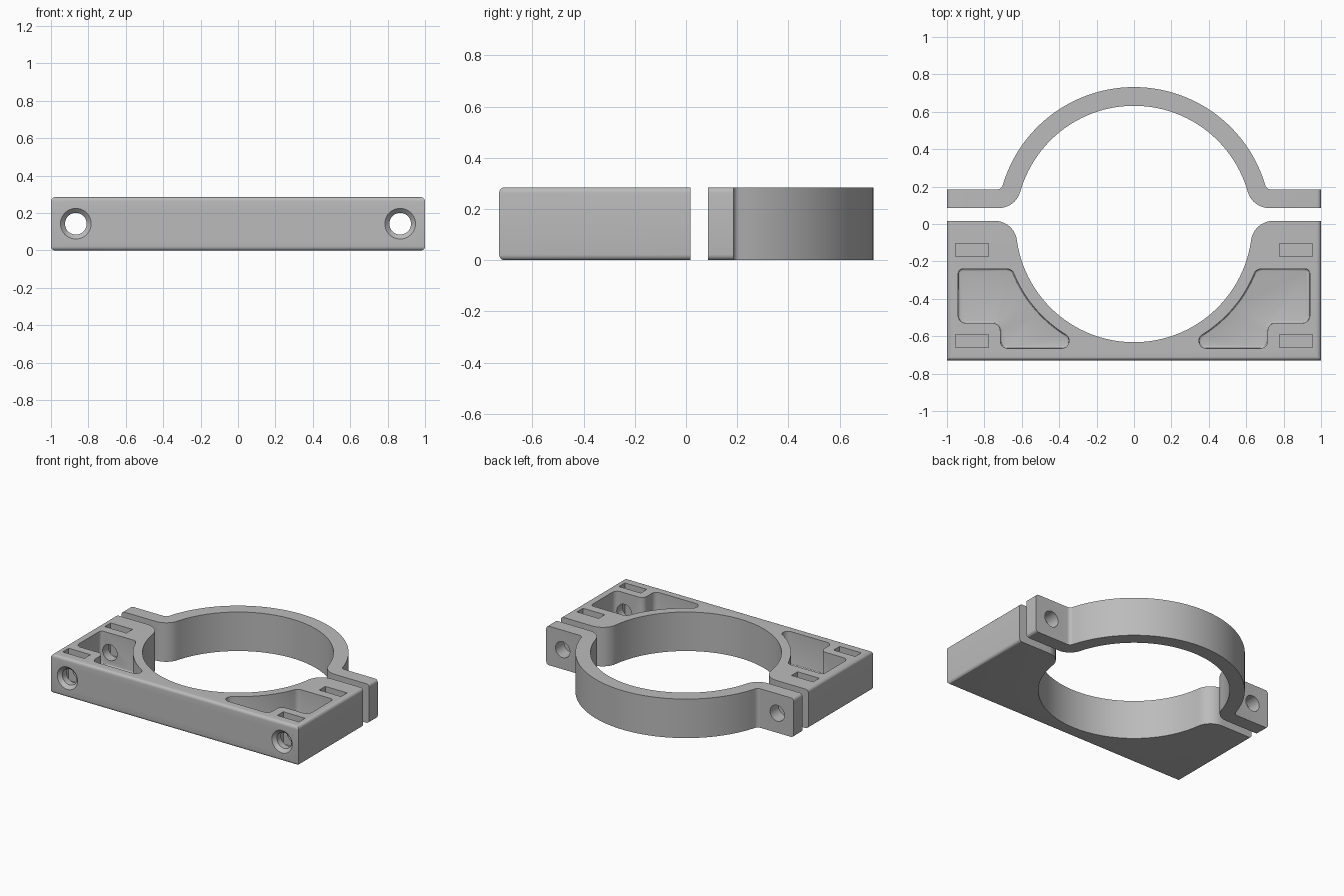
import bpy, bmesh
from math import sin, cos, pi, sqrt, atan2
from mathutils import Matrix, Vector

H = 0.285          # height of both halves
R_IN, R_OUT = 0.632, 0.732
BOLT_X, BOLT_Z = 0.867, 0.143

cube = bpy.data.objects.get("Cube")
if cube:
    bpy.data.objects.remove(cube, do_unlink=True)

grey = bpy.data.materials.new("plain grey")
grey.use_nodes = True
grey.diffuse_color = (0.5, 0.5, 0.5, 1)
for node in grey.node_tree.nodes:
    if node.type == 'BSDF_PRINCIPLED':
        node.inputs["Base Color"].default_value = grey.diffuse_color


def arc(cx, cy, r, a0, a1, n=8):
    return [(cx + r * cos(a0 + (a1 - a0) * i / n), cy + r * sin(a0 + (a1 - a0) * i / n))
            for i in range(n + 1)]


def ring_fillet(ring, f, cy):
    """Centre x of a fillet at height cy outside a ring, and its angle on the ring."""
    cx = sqrt((ring + f) ** 2 - cy ** 2)
    return cx, atan2(cy, cx)


def mirrored(half):
    return half + [(-x, y) for x, y in reversed(half)]


def make(name, bm):
    bmesh.ops.recalc_face_normals(bm, faces=bm.faces)
    mesh = bpy.data.meshes.new(name)
    bm.to_mesh(mesh)
    bm.free()
    mesh.materials.append(grey)
    ob = bpy.data.objects.new(name, mesh)
    bpy.context.collection.objects.link(ob)
    return ob


def prism(points, z0, z1):
    bm = bmesh.new()
    face = bm.faces.new([bm.verts.new((x, y, z0)) for x, y in points])
    ext = bmesh.ops.extrude_face_region(bm, geom=[face])["geom"]
    bmesh.ops.translate(bm, vec=(0, 0, z1 - z0),
                        verts=[v for v in ext if isinstance(v, bmesh.types.BMVert)])
    bmesh.ops.recalc_face_normals(bm, faces=bm.faces)
    return bm


def body(name, points):
    """Extruded profile with the long outer end edges rounded."""
    bm = prism(points, 0, H)
    ends = [e for e in bm.edges
            if all(abs(abs(v.co.x) - 1) < 1e-4 for v in e.verts)
            and abs(e.verts[0].co.z - e.verts[1].co.z) < 1e-4]
    bmesh.ops.bevel(bm, geom=ends, offset=0.022, segments=5, profile=0.5, affect='EDGES')
    return make(name, bm)


def rod(x, y0, y1, r0, r1):
    """Cylinder or cone along y for the bolt holes."""
    bm = bmesh.new()
    place = Matrix.Translation((x, (y0 + y1) / 2, BOLT_Z)) @ Matrix.Rotation(-pi / 2, 4, 'X')
    bmesh.ops.create_cone(bm, cap_ends=True, segments=40, radius1=r0, radius2=r1,
                          depth=y1 - y0, matrix=place)
    return make("bolt_hole_cutter", bm)


def slot(x, y):
    bm = bmesh.new()
    place = Matrix.Translation((x, y, 0.25)) @ Matrix.Diagonal((0.176, 0.07, 0.4, 1))
    bmesh.ops.create_cube(bm, size=1, matrix=place)
    return make("nut_slot_cutter", bm)


def pocket(side):
    """Weight-saving pocket that follows the bore, with a softened floor edge."""
    wall, f, floor = 0.695, 0.04, 0.045
    top, bottom, step, right, notch = -0.24, -0.665, -0.53, 0.94, 0.715
    ax, a = ring_fillet(wall, f, top - f)
    bx, b = ring_fillet(wall, f, bottom + f)
    pts = arc(right - .025, top - .025, .025, 0, pi / 2)
    pts += arc(ax, top - f, f, pi / 2, pi + a)
    pts += arc(0, 0, wall, a, b, 20)[1:-1]
    pts += arc(bx, bottom + f, f, pi + b, -pi / 2 if b + pi < -pi / 2 else 3 * pi / 2)
    pts += arc(notch - f, bottom + f, f, -pi / 2, 0)
    pts += arc(notch + f, step - f, f, pi, pi / 2)
    pts += arc(right - f, step + f, f, -pi / 2, 0)
    bm = prism([(side * x, y) for x, y in pts], floor, H + 0.1)
    rim = [e for e in bm.edges if all(v.co.z < floor + 1e-4 for v in e.verts)]
    bmesh.ops.bevel(bm, geom=rim, offset=0.012, segments=3, profile=0.5, affect='EDGES')
    return make("pocket_cutter", bm)


def cut(ob, cutters):
    bpy.context.view_layer.objects.active = ob
    for c in cutters:
        c.hide_render = True
        mod = ob.modifiers.new("cut", 'BOOLEAN')
        mod.operation, mod.solver, mod.object = 'DIFFERENCE', 'EXACT', c
        bpy.ops.object.modifier_apply(modifier=mod.name)
        bpy.data.objects.remove(c, do_unlink=True)


def finish(ob):
    bpy.ops.object.select_all(action='DESELECT')
    ob.select_set(True)
    bpy.context.view_layer.objects.active = ob
    bpy.ops.object.shade_smooth_by_angle(angle=pi / 6)


# Base block: rectangle with the half bore and rounded lips
FRONT, BACK, LIP = -0.73, 0.017, 0.12
lx, la = ring_fillet(R_IN, LIP, BACK - LIP)
half = [(1, FRONT), (1, BACK)]
half += arc(lx, BACK - LIP, LIP, pi / 2, pi + la, 10)
half += arc(0, 0, R_IN, la, -pi / 2, 36)[1:-1]
base = body("base_block", mirrored(half[::1] + [(0.0001, -R_IN)]))

cutters = []
for s in (-1, 1):
    x = s * BOLT_X
    cutters += [pocket(s), slot(x, -0.14), slot(x, -0.625),
                rod(x, -1, 0.3, 0.058, 0.058),
                rod(x, FRONT - 0.01, FRONT + 0.024, 0.092, 0.058)]
cut(base, cutters)
finish(base)

# Clamp strap: half ring with flat bolt tabs
LOW, HIGH, ROOT = 0.085, 0.185, 0.03
ix, ia = ring_fillet(R_IN, LIP, LOW + LIP)
ox, oa = ring_fillet(R_OUT, ROOT, HIGH + ROOT)
inner = arc(0, 0, R_IN, pi / 2, ia, 36)[1:-1]
inner += arc(ix, LOW + LIP, LIP, pi + ia, 3 * pi / 2, 10)
outer = arc(ox, HIGH + ROOT, ROOT, 3 * pi / 2, pi + oa, 6)
outer += arc(0, 0, R_OUT, oa, pi / 2, 36)[1:-1]
right_half = inner + [(1, LOW), (1, HIGH)] + outer
left_half = [(-x, y) for x, y in reversed(right_half)]
strap = body("clamp_strap", right_half + [(0, R_OUT)] + left_half + [(0, R_IN)])
cut(strap, [rod(s * BOLT_X, 0, 0.3, 0.058, 0.058) for s in (-1, 1)])
finish(strap)
